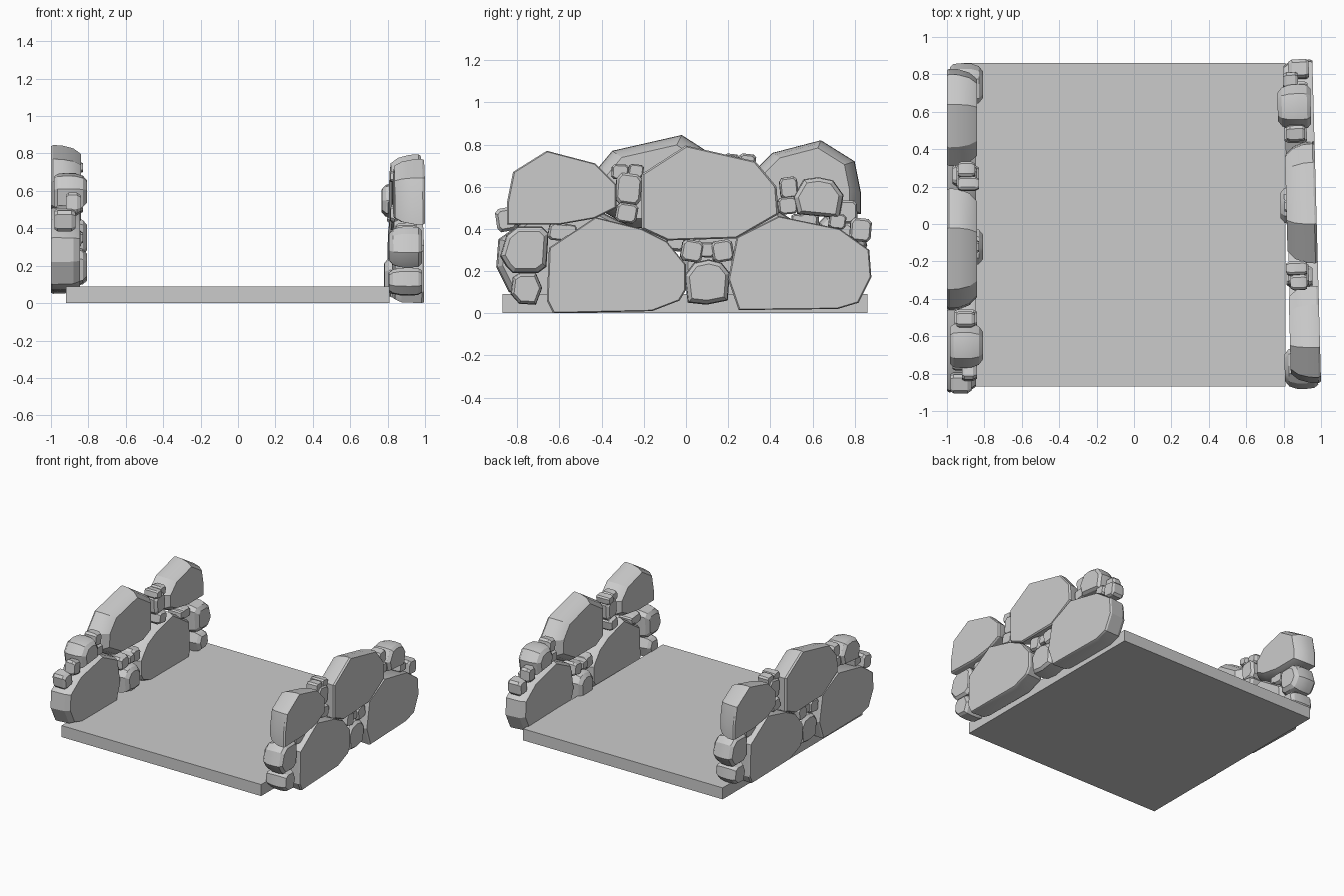
import bpy, bmesh, math, random
from mathutils import Matrix

if "Cube" in bpy.data.objects:
    bpy.data.objects.remove(bpy.data.objects["Cube"])

random.seed(4)

# floor slab
bpy.ops.mesh.primitive_cube_add(size=1, location=(-0.055, -0.005, 0.045))
floor = bpy.context.object
floor.name = "floor_slab"
floor.scale = (1.73, 1.73, 0.09)


def stone(name, prof, rings, place):
    """Loft a (y, z) outline through (depth, scale) rings; depth runs inward."""
    cy = (min(p[0] for p in prof) + max(p[0] for p in prof)) / 2
    cz = (min(p[1] for p in prof) + max(p[1] for p in prof)) / 2
    bm = bmesh.new()
    loops = [[bm.verts.new((-u, cy + (y - cy) * s, cz + (z - cz) * s)) for y, z in prof]
             for u, s in rings]
    n = len(prof)
    for a, b in zip(loops, loops[1:]):
        for i in range(n):
            bm.faces.new((a[i], a[(i + 1) % n], b[(i + 1) % n], b[i]))
    bm.faces.new(loops[0])
    bm.faces.new(loops[-1])
    bm.transform(place)
    bmesh.ops.recalc_face_normals(bm, faces=bm.faces)
    me = bpy.data.meshes.new(name)
    bm.to_mesh(me)
    bm.free()
    ob = bpy.data.objects.new(name, me)
    bpy.context.collection.objects.link(ob)
    bpy.ops.object.select_all(action='DESELECT')
    bpy.context.view_layer.objects.active = ob
    ob.select_set(True)
    bpy.ops.object.shade_smooth_by_angle(angle=math.radians(25))


LOW = [(0, .98), (.012, 1), (.12, .98), (.155, .91)]
HIGH = [(0, .97), (.012, 1), (.06, .99), (.12, .92), (.16, .79)]
ROUND = [(.015, .8), (.035, .96), (.08, 1), (.13, .98), (.17, .86), (.192, .62)]

# big and medium stones, outlines as (y, z)
STONES = {
    "lower_front_stone": (LOW, [(-.63, .0), (-.66, .06), (-.65, .31), (-.43, .455), (-.21, .40),
                                (-.09, .34), (0, .23), (0, .11), (-.03, .06), (-.16, .01)]),
    "lower_back_stone": (LOW, [(.25, .015), (.2, .16), (.24, .36), (.44, .46), (.73, .40),
                               (.87, .30), (.88, .17), (.82, .05), (.72, .02)]),
    "upper_middle_stone": (HIGH, [(-.21, .40), (-.21, .66), (0, .795), (.33, .72), (.43, .60),
                                  (.44, .47), (.24, .355), (-.09, .345)]),
    "upper_front_stone": (HIGH, [(-.85, .42), (-.85, .52), (-.82, .67), (-.66, .77), (-.43, .71),
                                 (-.33, .61), (-.33, .50), (-.43, .45), (-.6, .42)]),
    "front_end_stone": (ROUND, [(-.85, .22), (-.88, .27), (-.85, .37), (-.8, .41), (-.68, .41),
                                (-.65, .38), (-.66, .22), (-.7, .19), (-.82, .19)]),
    "front_foot_stone": (ROUND, [(-.79, .045), (-.83, .09), (-.82, .17), (-.79, .19), (-.71, .19),
                                 (-.68, .12), (-.71, .04)]),
    "middle_foot_stone": (ROUND, [(.01, .05), (-.005, .18), (.04, .24), (.11, .255), (.17, .24),
                                  (.21, .19), (.2, .06), (.1, .04)]),
    "upper_back_stone": (ROUND, [(.53, .47), (.51, .55), (.56, .635), (.63, .645), (.70, .63),
                                 (.75, .56), (.73, .45)]),
}

# small filler stones: y, z, half width, half height, outer depth, inner depth
PEBBLES = [
    (-.27, .59, .06, .075, .05, .16), (-.28, .475, .05, .045, .03, .17),
    (-.31, .67, .04, .035, .06, .15), (-.235, .675, .035, .03, .06, .17),
    (.03, .295, .05, .05, .02, .16), (.10, .30, .035, .035, .03, .17),
    (.175, .295, .05, .05, .02, .16), (.49, .595, .042, .05, .05, .15),
    (.485, .51, .045, .04, .04, .16), (.72, .435, .04, .035, .03, .13),
    (.77, .48, .045, .055, .08, .16), (.83, .395, .05, .055, .02, .13),
    (-.60, .385, .05, .04, .04, .15), (-.55, .39, .03, .03, .04, .15),
]
CORNERS = [(-1, -.7), (-1, .65), (-.7, 1), (.65, 1), (1, .7), (1, -.65), (.7, -1), (-.65, -1)]


def wall(side, place):
    for name, (rings, prof) in STONES.items():
        stone(f"{side}_{name}", prof, rings, place)
    for i, (y, z, w, h, u0, u1) in enumerate(PEBBLES):
        tilt = random.uniform(-.2, .2)
        prof = [(y + w * (a - tilt * b), z + h * (b + tilt * a)) for a, b in CORNERS]
        rings = [(u0, .82), (u0 + .015, 1), (u1 - .02, 1), (u1, .75)]
        stone(f"{side}_filler_stone_{i}", prof, rings, place)


# right wall sits slightly skewed, left wall is the same wall turned round and raised
wall("right", Matrix.Translation((.977, 0, 0)) @ Matrix.Rotation(.027, 4, 'Z'))
wall("left", Matrix.Translation((-1, -.02, .05)) @ Matrix.Rotation(math.pi, 4, 'Z'))
